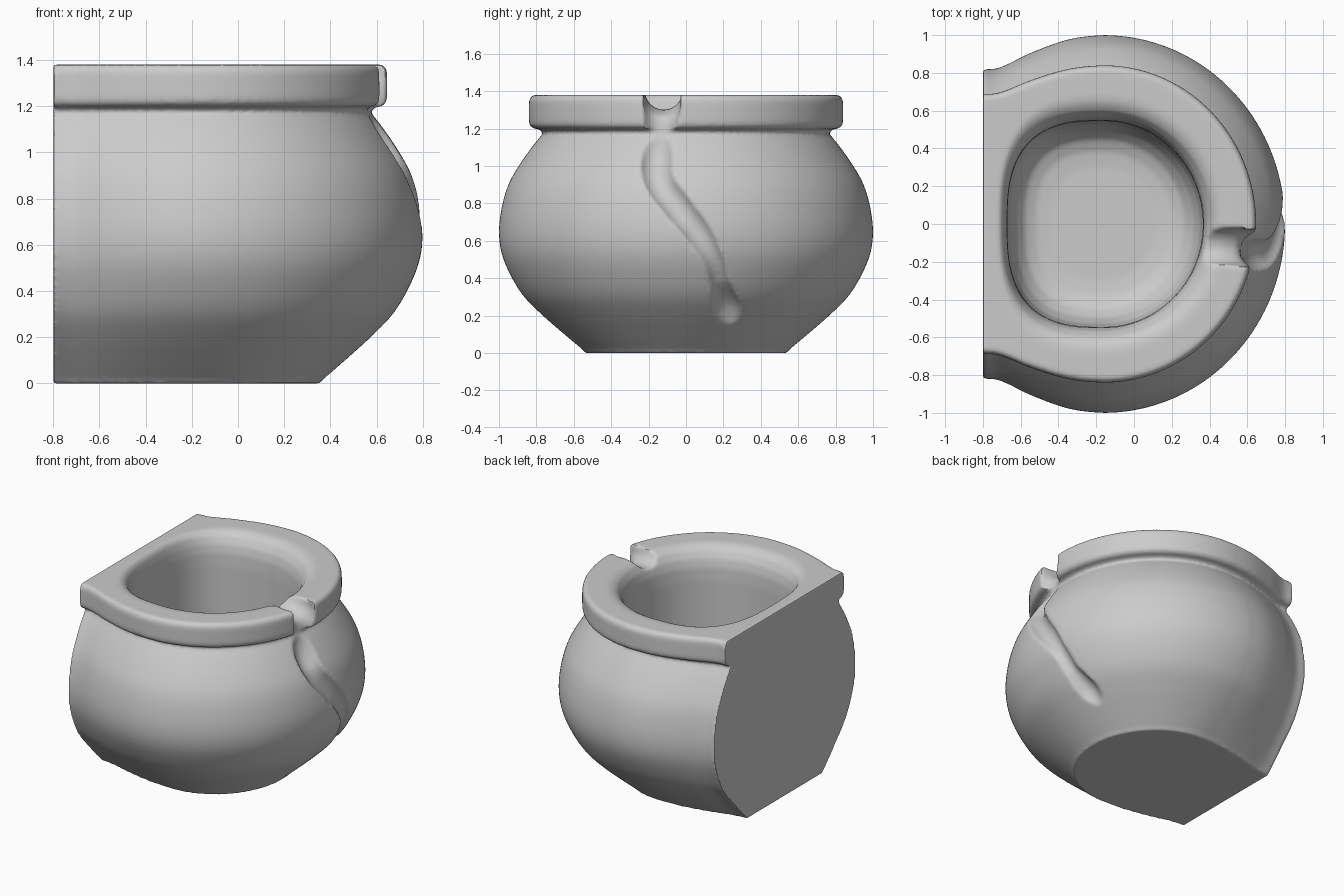
import bpy, bmesh
from math import sin, cos, pi, atan2, sqrt, radians
from mathutils import Vector

if "Cube" in bpy.data.objects:
    bpy.data.objects.remove(bpy.data.objects["Cube"])

CX, BACK = -0.16, -0.80      # bowl axis and flat wall plane

# Body profile: (radius, height)
BODY = [(.56, .025), (.65, .1), (.765, .2), (.865, .3), (.935, .41), (.985, .53),
        (1.0, .65), (.985, .78), (.95, .9), (.895, 1.0), (.825, 1.1), (.768, 1.17)]
# Flare of the sides where they meet the wall: (x, width factor)
FLARE = [(-.80, .82), (-.73, .823), (-.66, .85), (-.56, .9), (-.4, .962), (-.28, .99), (-.16, 1.0)]


def smooth_path(pts, n):
    """Catmull-Rom subdivision of 2D points."""
    out = []
    for i in range(len(pts) - 1):
        p = [Vector(pts[min(max(i + k, 0), len(pts) - 1)]) for k in (-1, 0, 1, 2)]
        for j in range(n):
            t = j / n
            out.append(0.5 * (2 * p[1] + (p[2] - p[0]) * t
                              + (2 * p[0] - 5 * p[1] + 4 * p[2] - p[3]) * t ** 2
                              + (3 * p[1] - p[0] - 3 * p[2] + p[3]) * t ** 3))
    return out + [Vector(pts[-1])]


def outer_ring(s):
    """Round front, flared sides, straight wall edge."""
    front = [(CX + .96 * s * cos(a), s * sin(a))
             for a in (-pi / 2 + pi * i / 72 for i in range(72))]
    side = [(x, s * f) for x, f in reversed(smooth_path(FLARE, 4))]
    w = side[-1][1]
    wall = [(BACK, w - 2 * w * i / 24) for i in range(1, 24)]
    return front + side + wall + [(x, -y) for x, y in reversed(side[1:])]


ANGLES = [atan2(y, x - CX) for x, y in outer_ring(.84)]


def inner_ring(k):
    """Cavity outline: half ellipse in front, squarish towards the wall."""
    out = []
    for a in ANGLES:
        c, d = cos(a), sin(a)
        left = .51 + .2 * (k - 1) if k > 1 else .51 * k
        rx, e = (.525 * k, 2.0) if c > 0 else (left, 2.8)
        r = (abs(c / rx) ** e + abs(d / (.545 * k)) ** e) ** (-1 / e)
        out.append((CX + r * c, r * d))
    return out


# Pot: foot, belly, neck, rim, then down into the cavity
body = smooth_path(BODY, 4)
outer = [(.54, 0), (.545, .015)] + [tuple(p) for p in body] + [
    (.765, 1.185), (.775, 1.195), (.815, 1.2), (.835, 1.215), (.84, 1.235),
    (.84, 1.345), (.833, 1.368), (.815, 1.38)]
inner = [(1.24, 1.38), (1.17, 1.373), (1.1, 1.35), (1.04, 1.3), (1.01, 1.24), (1.0, 1.15),
         (1.0, .5), (.97, .38), (.91, .3), (.82, .24), (.7, .21), (.55, .2)]
bm = bmesh.new()
rings = [[bm.verts.new((x, y, z)) for x, y in outer_ring(s)] for s, z in outer]
rings += [[bm.verts.new((x, y, z)) for x, y in inner_ring(k)] for k, z in inner]
n = len(rings[0])
for a, b in zip(rings, rings[1:]):
    for i in range(n):
        j = (i + 1) % n
        bm.faces.new((a[i], a[j], b[j], b[i]))
bm.faces.new(rings[0][::-1])
bm.faces.new(rings[-1])
bmesh.ops.recalc_face_normals(bm, faces=bm.faces)
mesh = bpy.data.meshes.new("wall_pot")
bm.to_mesh(mesh)
bm.free()
pot = bpy.data.objects.new("wall_pot", mesh)
bpy.context.collection.objects.link(pot)


def on_body(y, z, lift):
    """Point just outside the belly surface."""
    s = next((a.x + (b.x - a.x) * (z - a.y) / (b.y - a.y)
              for a, b in zip(body, body[1:]) if a.y <= z <= b.y), .77)
    p = Vector((CX + .96 * sqrt(s * s - y * y), y, z))
    return p + (p - Vector((CX, 0, .6))).normalized() * lift


# Drip channel cutter: over the rim, then winding down the belly
path = [((.34, -.12, 1.40), .1), ((.52, -.12, 1.385), .1),
        ((.635, -.13, 1.31), .1), ((.66, -.145, 1.19), .095)]
path += [(on_body(y, z, l), r) for y, z, l, r in [
    (-.155, 1.06, .035, .09), (-.145, .93, .035, .09), (-.05, .79, .03, .085),
    (.06, .65, .03, .08), (.145, .5, .025, .06), (.185, .36, .02, .055),
    (.22, .23, .035, .08), (.24, .13, .1, .08)]]
curve = bpy.data.curves.new("channel_cutter", 'CURVE')
curve.dimensions = '3D'
curve.bevel_depth = 1.0
curve.bevel_resolution = 6
curve.use_fill_caps = True
spline = curve.splines.new('BEZIER')
spline.bezier_points.add(len(path) - 1)
for bp, (co, r) in zip(spline.bezier_points, path):
    bp.co, bp.radius = co, r
    bp.handle_left_type = bp.handle_right_type = 'AUTO'
cutter = bpy.data.objects.new("channel_cutter", curve)
bpy.context.collection.objects.link(cutter)
cutter.hide_render = True


def to_mesh(ob):
    bpy.ops.object.select_all(action='DESELECT')
    ob.select_set(True)
    bpy.context.view_layer.objects.active = ob
    bpy.ops.object.convert(target='MESH')


to_mesh(cutter)
cb = bmesh.new()
cb.from_mesh(cutter.data)
bmesh.ops.remove_doubles(cb, verts=cb.verts, dist=1e-5)
bmesh.ops.recalc_face_normals(cb, faces=cb.faces)
cb.to_mesh(cutter.data)
cb.free()

# Cut the channel, then soften everything like a sculpted clay form
cut = pot.modifiers.new("channel", 'BOOLEAN')
cut.object = cutter
cut.operation = 'DIFFERENCE'
cut.solver = 'EXACT'
remesh = pot.modifiers.new("clay", 'REMESH')
remesh.mode = 'VOXEL'
remesh.voxel_size = .0135
soft = pot.modifiers.new("soften", 'SMOOTH')
soft.factor = .5
soft.iterations = 4
to_mesh(pot)
bpy.ops.object.shade_smooth_by_angle(angle=radians(40))
bpy.data.objects.remove(cutter)
